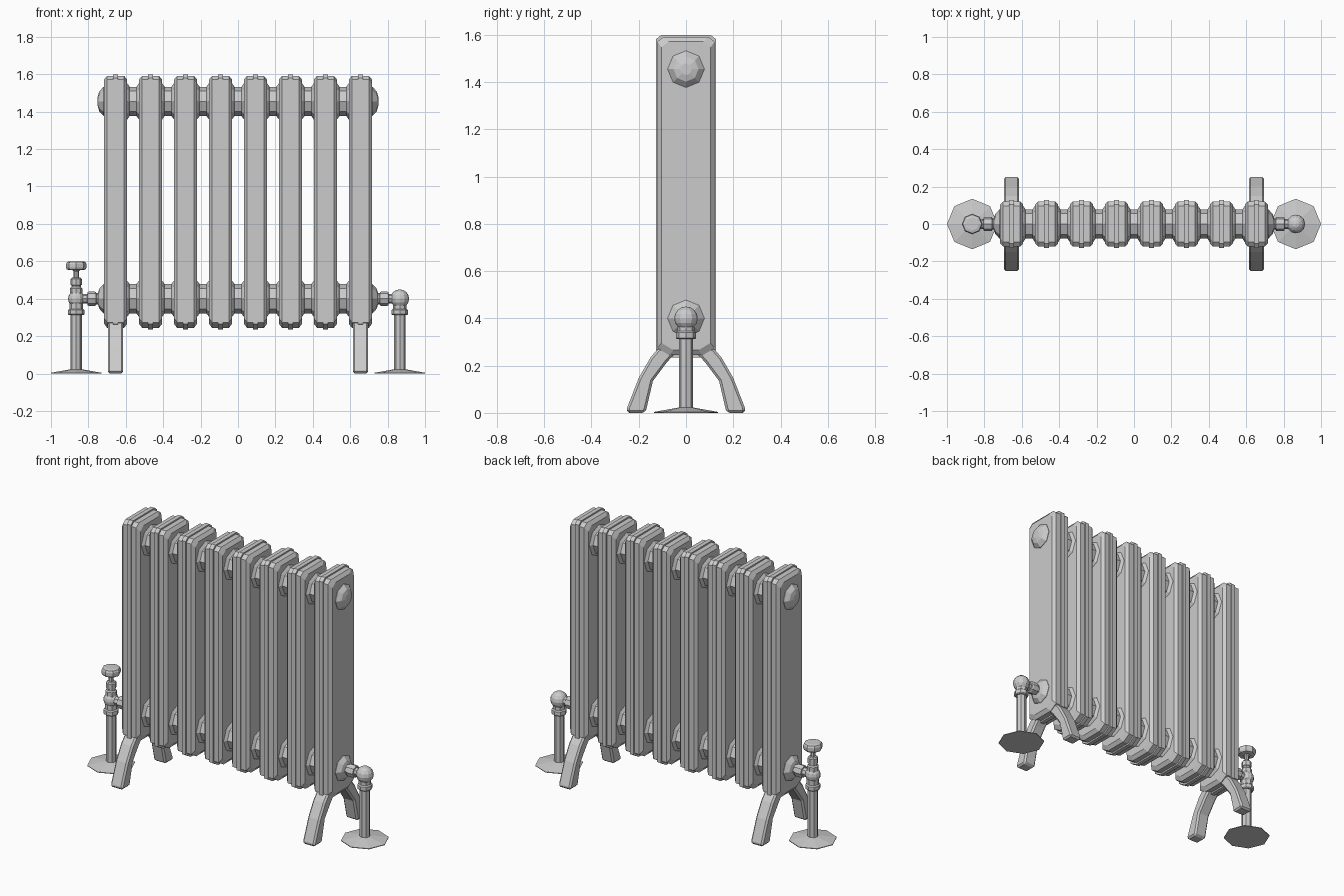
import bpy, bmesh, math
from mathutils import Matrix, Vector

if "Cube" in bpy.data.objects:
    bpy.data.objects.remove(bpy.data.objects["Cube"])

SPACING, COUNT = 0.187, 8
X0 = -SPACING * (COUNT - 1) / 2
PIPE_X, Z_LOW, Z_HIGH = 0.865, 0.40, 1.455


def finish(name, bm, loc=(0, 0, 0)):
    bmesh.ops.recalc_face_normals(bm, faces=bm.faces[:])
    me = bpy.data.meshes.new(name)
    bm.to_mesh(me)
    bm.free()
    return place(name, me, loc)


def place(name, me, loc):
    ob = bpy.data.objects.new(name, me)
    ob.location = loc
    bpy.context.collection.objects.link(ob)
    return ob


def loft(name, rings, loc=(0, 0, 0)):
    bm = bmesh.new()
    vs = [[bm.verts.new(p) for p in r] for r in rings]
    n = len(vs[0])
    for a, b in zip(vs, vs[1:]):
        for i in range(n):
            bm.faces.new((a[i], a[(i + 1) % n], b[(i + 1) % n], b[i]))
    bm.faces.new(vs[0])
    bm.faces.new(vs[-1])
    return finish(name, bm, loc)


def lathe(name, profile, loc, axis='Z', sides=8):
    """profile: (radius, distance along axis)"""
    rings = []
    for r, h in profile:
        ring = []
        for i in range(sides):
            a = 2 * math.pi * i / sides
            u, v = r * math.cos(a), r * math.sin(a)
            ring.append((u, v, h) if axis == 'Z' else (h, u, v))
        rings.append(ring)
    return loft(name, rings, loc)


def section_ring(x, inset, chamfer):
    """chamfered upright outline of one radiator column"""
    y, top, bot = 0.128 - inset, 1.6 - inset * 1.2, 0.235 + inset * 1.3
    half = [(y, bot + 0.03), (y, top - chamfer * 0.8),
            (y - chamfer, top)]
    pts = [(y - 0.05, bot)] + half
    pts += [(-a, b) for a, b in reversed(pts)]
    return [(x, a, b) for a, b in pts]


# Radiator columns: chamfered body with a narrow raised centre rib
layers = [(0.062, 0.024, 0.03), (0.045, 0.007, 0.026), (0.013, 0.007, 0.026), (0.013, 0.0, 0.024)]
rings = [section_ring(-x, i, c) for x, i, c in layers]
rings += [section_ring(x, i, c) for x, i, c in reversed(layers)]
column = loft("column_1", rings, (X0, 0, 0))
for i in range(1, COUNT):
    place(f"column_{i + 1}", column.data, (X0 + i * SPACING, 0, 0))

# Flared hubs joining neighbouring columns, top and bottom
for z, level in ((Z_HIGH, "upper"), (Z_LOW, "lower")):
    hub = None
    for i in range(COUNT - 1):
        loc = (X0 + (i + 0.5) * SPACING, 0, z)
        if hub is None:
            hub = lathe(f"{level}_hub_1", [(0.1, -0.04), (0.095, -0.03), (0.078, -0.018),
                                           (0.078, 0.018), (0.095, 0.03), (0.1, 0.04)], loc, 'X')
        else:
            place(f"{level}_hub_{i + 1}", hub.data, loc)
    # End plugs
    for s, side in ((-1, "left"), (1, "right")):
        lathe(f"{level}_plug_{side}", [(0.078, s * 0.70), (0.078, s * 0.719), (0.053, s * 0.742),
                                       (0.025, s * 0.75)], (0, 0, z), 'X')

# Splayed feet under the end columns
foot = [(0.03, 0.27), (0.115, 0.275), (0.15, 0.235), (0.2, 0.148), (0.25, 0.02),
        (0.25, 0.0), (0.175, 0.0), (0.168, 0.015), (0.14, 0.135), (0.08, 0.215)]
for sx, side in ((-1, "left"), (1, "right")):
    for sy, end in ((-1, "front"), (1, "back")):
        x = sx * 0.655
        ob = loft(f"{end}_foot_{side}", [[(x + d, sy * y, z) for y, z in foot] for d in (-0.041, 0.041)])
        bev = ob.modifiers.new("soft_edges", 'BEVEL')
        bev.width, bev.segments = 0.01, 1
        bev.limit_method = 'ANGLE'
        bev.angle_limit = math.radians(50)

# Supply pipes with floor collars, nuts and horizontal couplings
for s, side in ((-1, "left"), (1, "right")):
    base = (s * PIPE_X, 0, 0)
    lathe(f"floor_collar_{side}", [(0.135, 0), (0.135, 0.004), (0.035, 0.022), (0.02, 0.024)], base)
    lathe(f"pipe_{side}", [(0.03, 0.01), (0.03, 0.37)], base)
    lathe(f"pipe_nut_{side}", [(0.038, 0.312), (0.043, 0.317), (0.043, 0.34), (0.036, 0.346),
                               (0.036, 0.38)], base)
    lathe(f"coupling_{side}", [(0.03, s * 0.735), (0.03, s * 0.757), (0.036, s * 0.76),
                               (0.038, s * 0.766), (0.038, s * 0.798), (0.034, s * 0.805),
                               (0.026, s * 0.806), (0.026, s * 0.86)], (0, 0, Z_LOW), 'X')
    # Ball elbow on each pipe, smaller under the valve
    bm = bmesh.new()
    bmesh.ops.create_uvsphere(bm, u_segments=12, v_segments=8, radius=0.05 if s > 0 else 0.044)
    finish(f"elbow_{side}", bm, (s * PIPE_X, 0, Z_LOW))

# Valve body, stem and hand wheel on the left pipe
lathe("valve_body", [(0.033, 0.38), (0.033, 0.455), (0.026, 0.462), (0.026, 0.472),
                     (0.03, 0.474), (0.03, 0.505), (0.024, 0.512), (0.012, 0.514)], (-PIPE_X, 0, 0))
lathe("valve_stem", [(0.014, 0.505), (0.014, 0.545), (0.024, 0.558)], (-PIPE_X, 0, 0))
lathe("hand_wheel", [(0.035, 0.553), (0.05, 0.556), (0.055, 0.567), (0.055, 0.585),
                     (0.05, 0.596), (0.035, 0.6)], (-PIPE_X, 0, 0))
